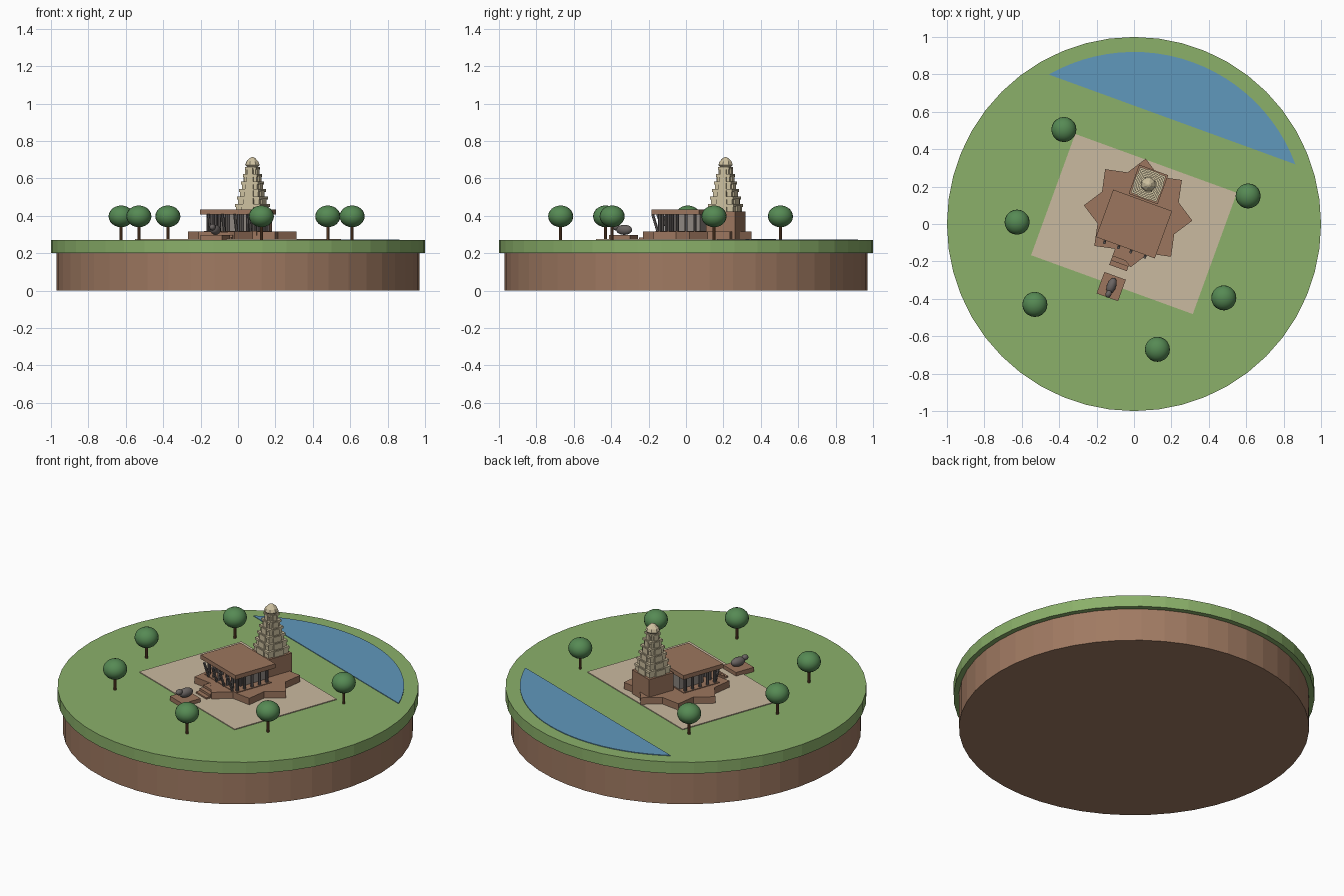
import bpy, bmesh, math
from mathutils import Matrix, Vector

cube = bpy.data.objects.get("Cube")
if cube:
    bpy.data.objects.remove(cube, do_unlink=True)


def material(name, r, g, b):
    rgba = [(c / 255 / 12.92 if c < 10 else ((c / 255 + 0.055) / 1.055) ** 2.4) for c in (r, g, b)] + [1]
    m = bpy.data.materials.new(name)
    m.use_nodes = True
    m.diffuse_color = rgba
    m.node_tree.nodes["Principled BSDF"].inputs["Base Color"].default_value = rgba
    return m


EARTH = material("earth brown", 160, 122, 98)
GRASS = material("grass green", 139, 176, 106)
WATER = material("pond blue", 96, 152, 188)
PAVING = material("paving tan", 202, 186, 160)
BROWN = material("temple brown", 156, 118, 94)
CREAM = material("spire cream", 206, 193, 160)
STONE = material("pillar grey", 106, 100, 98)
WALL = material("wall grey", 142, 134, 128)
TRUNK = material("trunk brown", 112, 76, 50)
LEAF = material("leaf green", 86, 138, 84)

TURN = Matrix.Rotation(math.radians(-20), 4, 'Z')   # temple axis
GROUND, FLOOR = 0.27, 0.315


def finish(name, bm, mat, matrix=None, smooth=False):
    bmesh.ops.recalc_face_normals(bm, faces=bm.faces)
    me = bpy.data.meshes.new(name)
    bm.to_mesh(me)
    bm.free()
    me.materials.append(mat)
    ob = bpy.data.objects.new(name, me)
    bpy.context.collection.objects.link(ob)
    if matrix:
        ob.matrix_world = matrix
    for p in me.polygons:
        p.use_smooth = smooth
    return ob


def add_box(bm, u, v, z0, z1, w, d):
    m = Matrix.Translation((u, v, (z0 + z1) / 2)) @ Matrix.Diagonal((w, d, z1 - z0, 1))
    bmesh.ops.create_cube(bm, size=1, matrix=m)


def box(name, mat, *dims):
    bm = bmesh.new()
    add_box(bm, *dims)
    return finish(name, bm, mat, TURN)


def add_rod(bm, a, b, r, sides=8):
    a, b = Vector(a), Vector(b)
    rot = (b - a).to_track_quat('Z', 'Y').to_matrix().to_4x4()
    bmesh.ops.create_cone(bm, cap_ends=True, segments=sides, radius1=r, radius2=r,
                          depth=(b - a).length, matrix=Matrix.Translation((a + b) / 2) @ rot)


def prism(name, mat, points, z0, z1, matrix=None):
    bm = bmesh.new()
    face = bm.faces.new([bm.verts.new((x, y, z0)) for x, y in points])
    top = bmesh.ops.extrude_face_region(bm, geom=[face])["geom"]
    bmesh.ops.translate(bm, vec=(0, 0, z1 - z0), verts=[g for g in top if isinstance(g, bmesh.types.BMVert)])
    return finish(name, bm, mat, matrix)


def ring(radius, count, start=0.0, inner=None):
    pts = []
    for i in range(count):
        r = inner if inner and i % 2 else radius
        a = start + math.tau * i / count
        pts.append((r * math.cos(a), r * math.sin(a)))
    return pts


def add_ellipsoid(bm, centre, radii):
    bmesh.ops.create_uvsphere(bm, u_segments=20, v_segments=12, radius=1,
                              matrix=Matrix.Translation(centre) @ Matrix.Diagonal((*radii, 1)))


# Island
prism("earth_disc", EARTH, ring(0.97, 48), 0, 0.2)
prism("grass_disc", GRASS, ring(1, 48), 0.2, GROUND)

# Pond: a circle segment parallel to the temple
half = math.acos(0.595 / 0.92)
arc = [math.pi / 2 - half + 2 * half * i / 24 for i in range(25)]
prism("pond", WATER, [(0.92 * math.cos(a), 0.92 * math.sin(a)) for a in arc], GROUND - 0.01, 0.274, TURN)

# Paved court and star platform
box("paved_court", PAVING, 0, 0, GROUND - 0.01, 0.275, 0.92, 0.69)
prism("star_platform", BROWN, ring(0.293, 16, math.radians(-8), 0.224), GROUND, FLOOR,
      Matrix.Translation((0.022, 0.059, 0)))

# Entrance steps
bm = bmesh.new()
for i in range(3):
    add_box(bm, 0, -0.2 + 0.0125 * i, GROUND, GROUND + 0.014 * (i + 1), 0.1, 0.1 - 0.025 * i)
finish("entrance_steps", bm, BROWN, TURN)

# Pillared hall
box("hall_floor", BROWN, 0, 0, FLOOR - 0.02, FLOOR + 0.004, 0.3, 0.24)
box("hall_inner_wall", WALL, 0, 0.045, FLOOR, 0.41, 0.2, 0.14)
box("hall_roof", BROWN, 0, 0, 0.408, 0.434, 0.335, 0.27)
bm = bmesh.new()
for side in (-1, 1):
    for i in range(5):
        add_rod(bm, (side * 0.135, -0.1 + 0.05 * i, FLOOR), (side * 0.135, -0.1 + 0.05 * i, 0.41), 0.009)
    for u in (0.04, 0.09):
        for v in (-0.1, -0.045):
            add_rod(bm, (side * u, v, FLOOR), (side * u, v, 0.41), 0.009)
finish("hall_pillars", bm, STONE, TURN)

# Leaning front struts
bm = bmesh.new()
for u in (-0.115, -0.035, 0.035, 0.115):
    add_rod(bm, (u, -0.118, FLOOR), (u, -0.148, 0.408), 0.008, 6)
finish("front_struts", bm, STONE, TURN)

# Shrine tower
TOWER_V = 0.225
box("shrine_base", BROWN, 0, TOWER_V, GROUND, 0.422, 0.165, 0.165)
bm = bmesh.new()
tiers = 6
step = 0.04
for i in range(tiers):
    w = 0.148 - 0.0165 * i
    z = 0.422 + step * i
    add_box(bm, 0, TOWER_V, z, z + step * 0.7, w - 0.012, w - 0.012)
    add_box(bm, 0, TOWER_V, z + step * 0.65, z + step, w - 0.002, w - 0.002)
    # projecting centre bays
    add_box(bm, 0, TOWER_V, z, z + step * 0.85, w * 0.45, w + 0.006)
    add_box(bm, 0, TOWER_V, z, z + step * 0.85, w + 0.006, w * 0.45)
finish("spire_tiers", bm, CREAM, TURN)

# Ribbed cap, stacked from tapering rings
bm = bmesh.new()
profile = [(0.03, 0.66), (0.041, 0.672), (0.034, 0.69), (0.016, 0.708), (0.005, 0.713)]
for (r0, z0), (r1, z1) in zip(profile, profile[1:]):
    bmesh.ops.create_cone(bm, cap_ends=True, segments=8, radius1=r0, radius2=r1, depth=z1 - z0,
                          matrix=Matrix.Translation((0, TOWER_V, (z0 + z1) / 2)))
finish("spire_cap", bm, CREAM, TURN)

# Reclining bull on its pedestal
box("bull_pedestal", BROWN, 0, -0.356, GROUND, 0.297, 0.122, 0.122)
bm = bmesh.new()
add_ellipsoid(bm, (0, -0.352, 0.325), (0.025, 0.045, 0.027))
add_ellipsoid(bm, (0, -0.398, 0.339), (0.016, 0.021, 0.017))
finish("bull_statue", bm, STONE, TURN, True)

# Trees
spots = [(-0.375, 0.505), (-0.625, 0.01), (-0.53, -0.43), (0.125, -0.67), (0.48, -0.395), (0.61, 0.15)]
for n, (x, y) in enumerate(spots, 1):
    bm = bmesh.new()
    add_rod(bm, (x, y, GROUND - 0.01), (x, y, 0.36), 0.008)
    finish(f"tree_trunk_{n}", bm, TRUNK)
    bm = bmesh.new()
    add_ellipsoid(bm, (x, y, 0.397), (0.067, 0.067, 0.058))
    finish(f"tree_crown_{n}", bm, LEAF, smooth=True)
